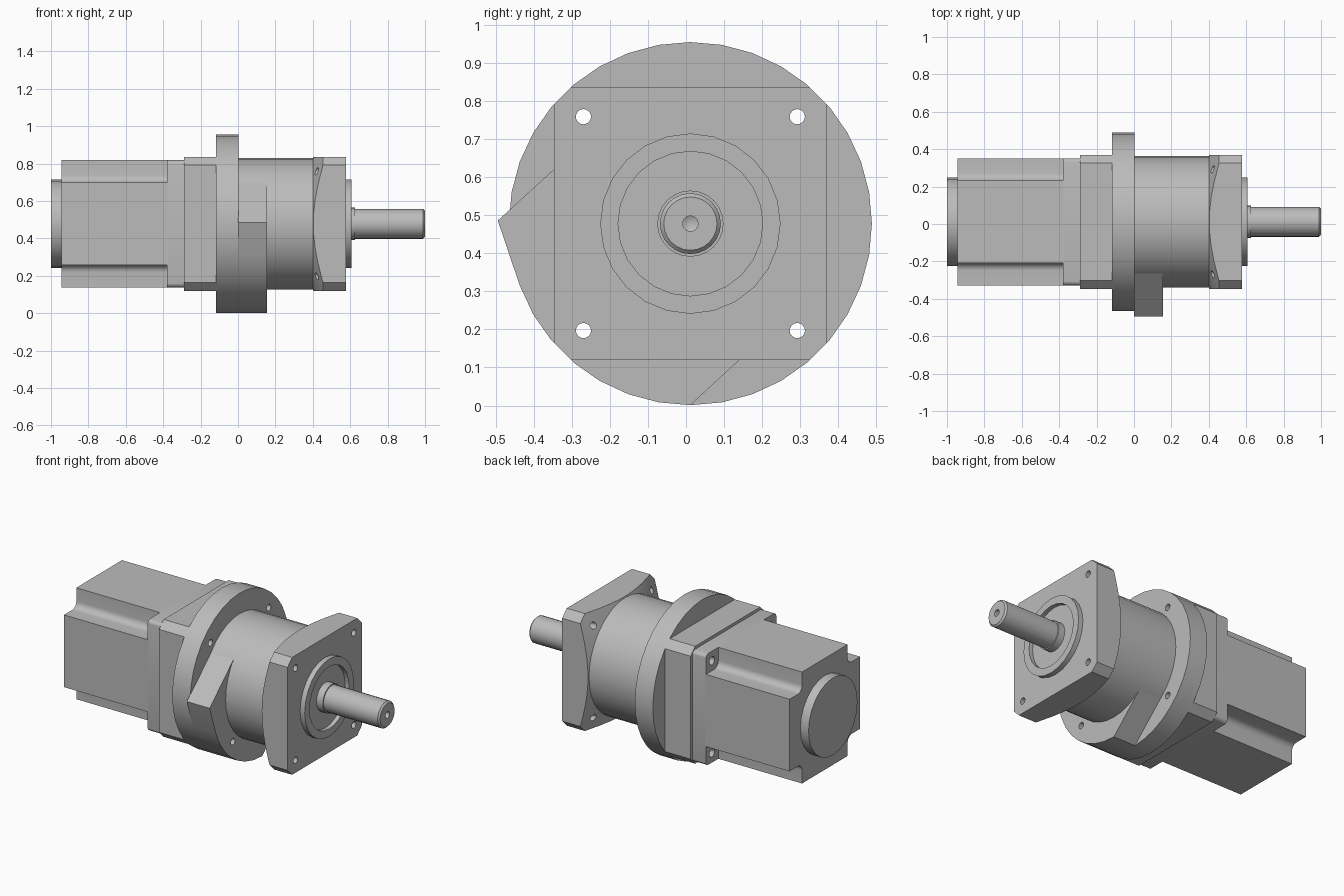
import bpy, bmesh, math
from mathutils import Matrix, Vector

if "Cube" in bpy.data.objects:
    bpy.data.objects.remove(bpy.data.objects["Cube"])

AXIS = Vector((0, 0.0115, 0.478))   # shaft line, parallel to x
RIM = 0.477                         # outer radius of the round flange
BOLT = 0.281                        # bolt offset from the axis

grey = bpy.data.materials.new("machined_grey")
grey.use_nodes = True
grey.diffuse_color = (0.5, 0.5, 0.5, 1)
grey.node_tree.nodes["Principled BSDF"].inputs["Base Color"].default_value = (0.5, 0.5, 0.5, 1)


def finish(name, bm):
    bmesh.ops.remove_doubles(bm, verts=bm.verts, dist=1e-5)
    bmesh.ops.recalc_face_normals(bm, faces=bm.faces)
    bmesh.ops.translate(bm, verts=bm.verts, vec=AXIS)
    mesh = bpy.data.meshes.new(name)
    bm.to_mesh(mesh)
    bm.free()
    mesh.materials.append(grey)
    obj = bpy.data.objects.new(name, mesh)
    bpy.context.collection.objects.link(obj)
    return obj


def lathe(name, profile, sides=36, offset=(0, 0)):
    """Turn (x, radius) points about the shaft line."""
    bm = bmesh.new()
    vs = [bm.verts.new((x, r, 0)) for x, r in profile]
    es = [bm.edges.new(pair) for pair in zip(vs, vs[1:])]
    bmesh.ops.spin(bm, geom=vs + es, cent=(0, 0, 0), axis=(1, 0, 0),
                   angle=math.tau, steps=sides, use_merge=False)
    bmesh.ops.translate(bm, verts=bm.verts, vec=(0, *offset))
    return finish(name, bm)


def disc(name, x0, x1, r, sides=36, offset=(0, 0)):
    return lathe(name, [(x0, 0), (x0, r), (x1, r), (x1, 0)], sides, offset)


def prism(name, outline, x0, x1):
    """Extrude a (y, z) outline, relative to the shaft line, along x."""
    bm = bmesh.new()
    face = bm.faces.new([bm.verts.new((x0, y, z)) for y, z in outline])
    out = bmesh.ops.extrude_face_region(bm, geom=[face])
    moved = [v for v in out["geom"] if isinstance(v, bmesh.types.BMVert)]
    bmesh.ops.translate(bm, verts=moved, vec=(x1 - x0, 0, 0))
    return finish(name, bm)


def four_fold(points):
    return [tuple((Matrix.Rotation(k * math.pi / 2, 2) @ Vector(p)))
            for k in range(4) for p in points]


def arc(cy, cz, r, a0, a1, n):
    angles = [math.radians(a0 + (a1 - a0) * i / n) for i in range(n + 1)]
    return [(cy + r * math.cos(a), cz + r * math.sin(a)) for a in angles]


def combine(obj, cutter, operation):
    """Apply a boolean and discard the helper."""
    mod = obj.modifiers.new("cut", 'BOOLEAN')
    mod.operation, mod.object, mod.solver = operation, cutter, 'EXACT'
    bpy.context.view_layer.objects.active = obj
    bpy.ops.object.modifier_apply(modifier=mod.name)
    bpy.data.objects.remove(cutter)


def square_off(obj, half):
    combine(obj, prism("square_cutter", four_fold([(half, half)]), -2, 2), 'INTERSECT')


def drill(obj, radius):
    for y, z in four_fold([(BOLT, BOLT)]):
        cutter = disc("hole_cutter", -2, 2, radius, 16, (y, z))
        cutter.hide_render = True
        combine(obj, cutter, 'DIFFERENCE')


# Motor: box with a filleted groove along each corner, and a round rear cap
groove = [(0.34, 0.22)] + arc(0.26, 0.26, 0.04, 270, 180, 6) + [(0.22, 0.34)]
motor_body = prism("motor_body", four_fold(groove), -0.945, -0.375)
rear_cap = disc("rear_cap", -1, -0.94, 0.236, 24)

# Motor mounting plate with rounded corners
motor_plate = prism("motor_plate", four_fold(arc(0.315, 0.315, 0.025, 0, 90, 4)), -0.38, -0.285)
drill(motor_plate, 0.025)

# Adapter: square plate whose corners follow the round flange
adapter = disc("adapter", -0.29, -0.11, RIM)
square_off(adapter, 0.358)
drill(adapter, 0.02)

# Round flange and gearbox barrel
round_flange = disc("round_flange", -0.118, 0.003, RIM)
drill(round_flange, 0.02)
gearbox_barrel = disc("gearbox_barrel", -0.02, 0.42, 0.352)

# Side block: diagonal faces with an outer edge that follows the flange
block_outline = [(-0.506, 0.008), (-0.277, 0.217), (0.228, -0.267)]
block_outline += arc(0, 0, RIM, 270, 200, 7)
side_block = prism("side_block", block_outline, 0, 0.155)
drill(side_block, 0.02)

# Front plate: square with round corners and a conical back
front_plate = lathe("front_plate", [(0.4, 0), (0.4, 0.352), (0.455, RIM), (0.577, RIM), (0.577, 0)])
square_off(front_plate, 0.358)
drill(front_plate, 0.02)

# Pilot ring with a shallow recess
pilot_ring = lathe("pilot_ring", [(0.56, 0), (0.56, 0.237), (0.608, 0.237),
                                  (0.608, 0.19), (0.582, 0.19), (0.582, 0)], 24)

# Output shaft with collar, chamfered end and centre hole
output_shaft = lathe("output_shaft", [(0.57, 0), (0.57, 0.087), (0.625, 0.087), (0.625, 0.08),
                                      (0.99, 0.08), (1, 0.07), (1, 0.02), (0.96, 0.02), (0.95, 0)], 24)

bpy.ops.object.select_all(action='DESELECT')
parts = [motor_body, rear_cap, motor_plate, adapter, round_flange, gearbox_barrel,
         side_block, front_plate, pilot_ring, output_shaft]
for part in parts:
    part.select_set(True)
bpy.context.view_layer.objects.active = motor_body
bpy.ops.object.shade_smooth_by_angle(angle=math.radians(20))
